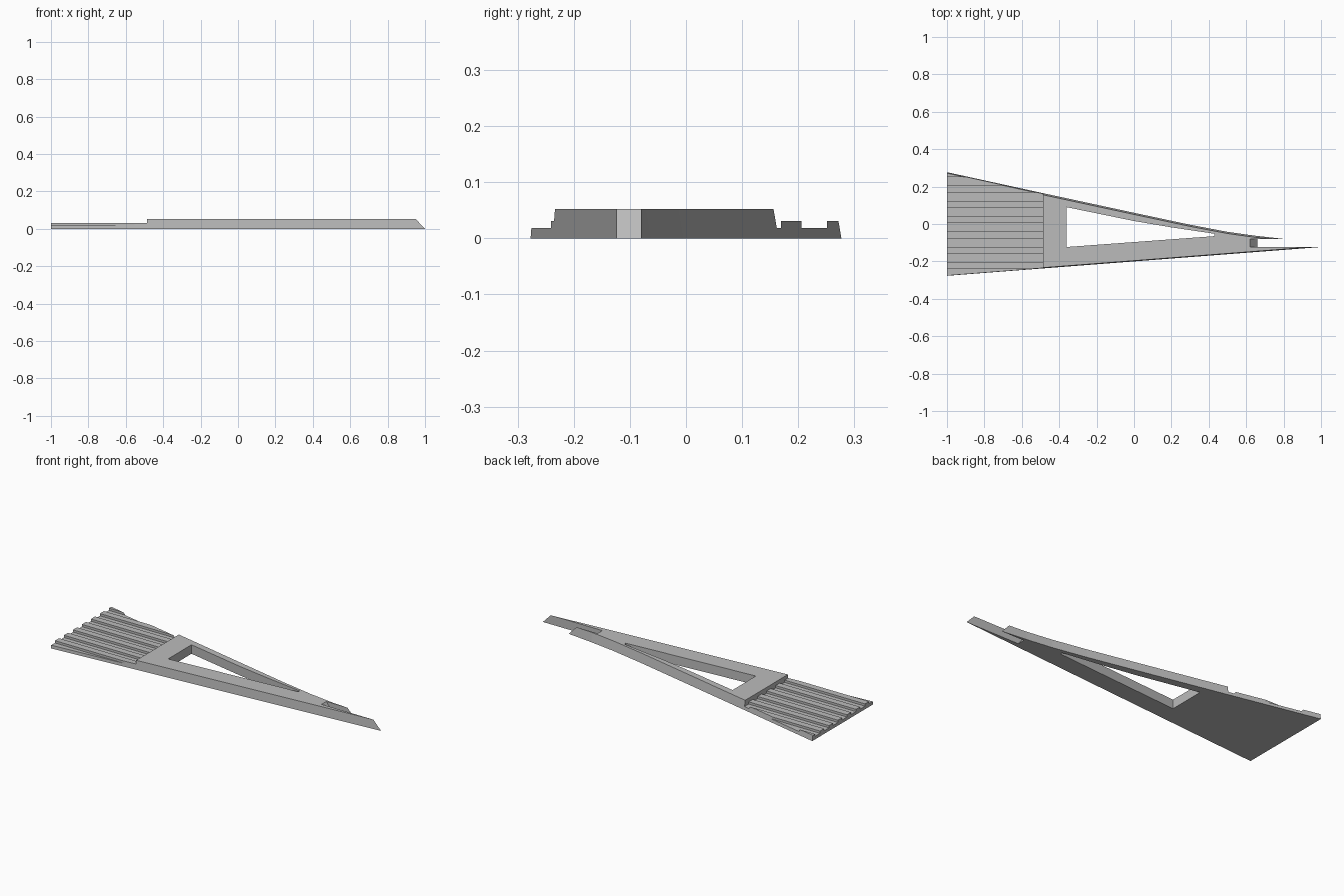
import bpy
import bmesh

cube = bpy.data.objects.get("Cube")
if cube:
    bpy.data.objects.remove(cube, do_unlink=True)

HEIGHT = 0.052
STEP_X = -0.487

grey = bpy.data.materials.new("light_grey")
grey.use_nodes = True
grey.diffuse_color = (0.5, 0.5, 0.5, 1)
grey.node_tree.nodes["Principled BSDF"].inputs["Base Color"].default_value = (0.5, 0.5, 0.5, 1)


def loft(name, start, end):
    """Solid between two matching loops of 3D points."""
    bm = bmesh.new()
    a = [bm.verts.new(p) for p in start]
    b = [bm.verts.new(p) for p in end]
    bm.faces.new(a)
    bm.faces.new(b)
    for i in range(len(a)):
        j = (i + 1) % len(a)
        bm.faces.new((a[i], a[j], b[j], b[i]))
    bmesh.ops.recalc_face_normals(bm, faces=bm.faces)
    mesh = bpy.data.meshes.new(name)
    bm.to_mesh(mesh)
    bm.free()
    mesh.materials.append(grey)
    obj = bpy.data.objects.new(name, mesh)
    bpy.context.collection.objects.link(obj)
    return obj


def cut(target, cutter):
    cutter.hide_render = True
    mod = target.modifiers.new("cut", "BOOLEAN")
    mod.operation = "DIFFERENCE"
    mod.solver = "EXACT"
    mod.object = cutter
    bpy.context.view_layer.objects.active = target
    bpy.ops.object.modifier_apply(modifier=mod.name)
    bpy.data.objects.remove(cutter, do_unlink=True)


# Tapered body with drafted sides, a forked tip and a ramped notch
curve = [(0.65, -0.063), (0.5, -0.042), (0.3, -0.004), (0, 0.06),
         (STEP_X, 0.165), (-1, 0.277)]
bottom = [(-1, -0.277), (1, -0.123), (0.66, -0.123), (0.66, -0.08),
          (0.805, -0.08)] + curve
top = [(-1, -0.273), (0.95, -0.123), (0.62, -0.123), (0.62, -0.08),
       (0.755, -0.08)] + [(x, y - 0.009) for x, y in curve]
body = loft("wedge_body", [(x, y, 0) for x, y in bottom],
            [(x, y, HEIGHT) for x, y in top])

# Long triangular opening
opening = [(-0.36, -0.123), (0.43, -0.065), (0.43, -0.052), (0.2, -0.018),
           (0, 0.016), (-0.36, 0.09)]
cut(body, loft("opening_cutter", [(x, y, -0.1) for x, y in opening],
               [(x, y, 0.2) for x, y in opening]))

# Lowered tail with lengthwise ridges, cut by a comb profile
comb = [(-0.4, 0.018)]
for k in range(7):
    y = -0.241 + 0.082 * k
    comb += [(y, 0.018), (y, 0.031), (y + 0.037, 0.031), (y + 0.037, 0.018)]
comb += [(0.4, 0.018), (0.4, 0.2), (-0.4, 0.2)]
cut(body, loft("ridge_cutter", [(-1.2, y, z) for y, z in comb],
               [(STEP_X, y, z) for y, z in comb]))
